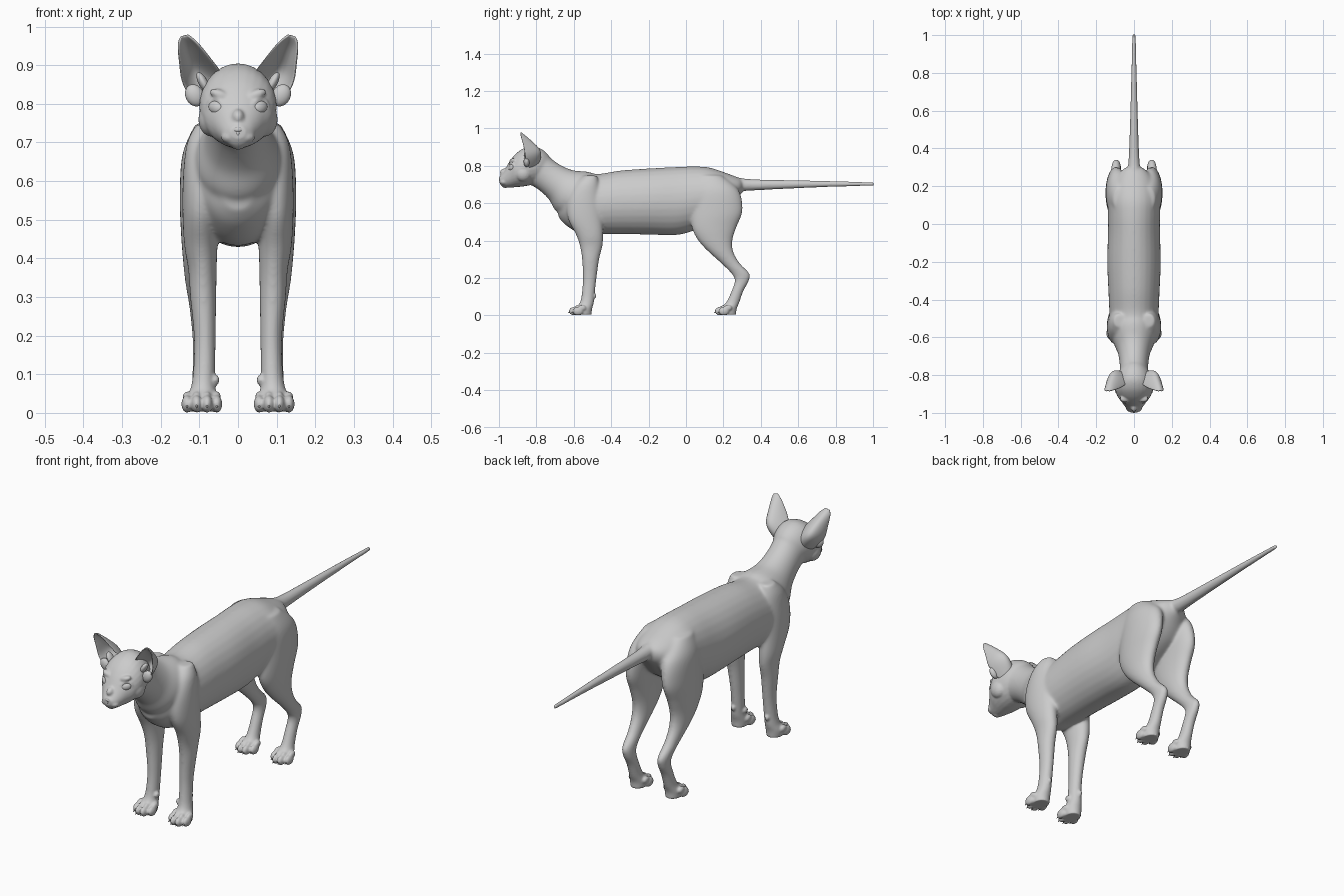
import bpy, bmesh
from math import sin, cos, pi, radians
from mathutils import Vector, Matrix

if "Cube" in bpy.data.objects:
    bpy.data.objects.remove(bpy.data.objects["Cube"])


def loft(bm, rings, flip=1, sides=28, steps=5):
    """Smooth tube through rings (x, y, z, x radius, other radius, tilt in the yz plane)."""
    pts = [rings[0]] + list(rings) + [rings[-1]]
    dense = []
    for i in range(1, len(pts) - 2):
        a, b, c, d = pts[i - 1:i + 3]
        for k in range(steps):
            t = k / steps
            dense.append([0.5 * (2 * q + (r - p) * t + (2 * p - 5 * q + 4 * r - s) * t * t
                                 + (3 * q - p - 3 * r + s) * t ** 3)
                          for p, q, r, s in zip(a, b, c, d)])
    dense.append(rings[-1])
    loops = []
    for x, y, z, rx, rv, tilt in dense:
        t = radians(tilt)
        loops.append([bm.verts.new((flip * (x + rx * cos(2 * pi * j / sides)),
                                    y + rv * sin(2 * pi * j / sides) * cos(t),
                                    z + rv * sin(2 * pi * j / sides) * sin(t)))
                      for j in range(sides)])
    for a, b in zip(loops, loops[1:]):
        for j in range(sides):
            k = (j + 1) % sides
            bm.faces.new((a[j], a[k], b[k], b[j]))
    bm.faces.new(loops[0])
    bm.faces.new(loops[-1])


def blob(bm, loc, size, rot=None, seg=20):
    m = Matrix.Translation(loc) @ (rot or Matrix()) @ Matrix.Diagonal((*size, 1))
    bmesh.ops.create_uvsphere(bm, u_segments=seg, v_segments=seg // 2, radius=1, matrix=m)


def finish(name, bm):
    bmesh.ops.recalc_face_normals(bm, faces=bm.faces[:])
    me = bpy.data.meshes.new(name)
    bm.to_mesh(me)
    bm.free()
    me.polygons.foreach_set("use_smooth", [True] * len(me.polygons))
    ob = bpy.data.objects.new(name, me)
    bpy.context.collection.objects.link(ob)
    return ob


skin, eyes, claws = bmesh.new(), bmesh.new(), bmesh.new()

# Torso, neck, tail: rings in the middle plane
loft(skin, [(0, y, z, w, h, 90) for y, z, w, h in (
    (-.682, .57, .04, .045), (-.64, .6, .095, .12), (-.56, .6, .122, .165), (-.47, .596, .13, .161),
    (-.35, .605, .136, .17), (-.2, .609, .142, .177), (-.05, .612, .138, .182), (.05, .627, .138, .17),
    (.13, .645, .138, .145), (.22, .66, .115, .1), (.28, .685, .07, .052), (.305, .692, .03, .03))])
loft(skin, [(0, -.53, .63, .11, .13, 60), (0, -.605, .66, .112, .137, 52), (0, -.672, .7, .087, .1, 51),
            (0, -.74, .745, .076, .087, 54), (0, -.795, .785, .076, .094, 62)])
loft(skin, [(0, y, z, w, h, 90) for y, z, w, h in (
    (.18, .70, .05, .06), (.28, .70, .036, .038), (.35, .698, .028, .03), (.5, .70, .022, .024),
    (.75, .703, .015, .016), (.98, .703, .009, .009), (1.003, .703, .007, .007))])

# Head, from the back of the skull to the muzzle
loft(skin, [(0, y, (t + b) / 2, w, (t - b) / 2, 90) for y, w, t, b in (
    (-.735, .045, .86, .76), (-.77, .075, .889, .72), (-.82, .094, .905, .70), (-.87, .1, .893, .69),
    (-.91, .089, .864, .686), (-.94, .067, .828, .684), (-.965, .049, .786, .685),
    (-.985, .035, .755, .691), (-.997, .02, .742, .71))])
blob(skin, (0, -.966, .699), (.022, .02, .018))
blob(skin, (0, -.965, .765), (.018, .03, .022))

FRONT_LEG = [(.08, -.51, .748, .028, .035, 0), (.088, -.53, .70, .044, .065, 0),
             (.095, -.545, .62, .047, .088, 0), (.098, -.54, .52, .046, .092, 0),
             (.096, -.515, .43, .043, .073, 0), (.092, -.507, .37, .037, .061, 0),
             (.09, -.51, .3, .034, .046, 0), (.086, -.515, .2, .028, .036, 0),
             (.087, -.522, .12, .028, .034, 0), (.09, -.53, .07, .031, .037, 0),
             (.093, -.548, .035, .04, .046, 0), (.093, -.548, .004, .036, .043, 0)]
HIND_LEG = [(.075, .13, .75, .035, .06, 0), (.085, .16, .67, .059, .122, 0),
            (.097, .165, .56, .054, .137, 0), (.1, .15, .47, .048, .12, 0),
            (.1, .157, .4, .043, .092, 0), (.1, .187, .34, .037, .067, 0),
            (.098, .237, .28, .029, .05, 0), (.095, .29, .225, .025, .047, 0),
            (.093, .298, .185, .024, .037, 0), (.092, .275, .13, .025, .031, 0),
            (.092, .25, .07, .028, .035, 0), (.093, .225, .035, .038, .046, 0),
            (.093, .225, .004, .035, .043, 0)]

eye_spots = []
for s in (1, -1):
    # Legs, toes and claws
    for leg, paw_y in ((FRONT_LEG, -.598), (HIND_LEG, .182)):
        loft(skin, leg, s)
        for off, back in ((-.038, .022), (-.013, 0), (.014, 0), (.039, .02)):
            x, y = s * (.093 + off), paw_y + back
            blob(skin, (x, y, .023), (.0145, .028, .023))
            blob(skin, (x, y + .022, .04), (.011, .022, .016))
            bmesh.ops.create_cone(claws, cap_ends=True, segments=10, radius1=.005, radius2=.0008, depth=.02,
                                  matrix=Matrix.Translation((x, y - .025, .017))
                                  @ Matrix.Rotation(radians(115), 4, 'X'))
    blob(skin, (s * .09, -.489, .105), (.011, .01, .014))
    blob(skin, (s * .058, -.535, .085), (.01, .016, .014))
    # Whisker pads, cheekbones, brows
    blob(skin, (s * .021, -.972, .714), (.023, .023, .017))
    blob(skin, (s * .068, -.87, .76), (.035, .045, .045))
    blob(skin, (s * .045, -.925, .823), (.03, .02, .014), Matrix.Rotation(s * -.35, 4, 'Y'))
    # Eyes with raised lids
    rot = Matrix.Rotation(s * radians(36), 4, 'Z') @ Matrix.Rotation(-s * radians(16), 4, 'Y')
    spot = Vector((s * .055, -.932, .79))
    eye_spots.append(spot)
    blob(eyes, spot, (.024, .015, .018), rot, 32)
    for k in range(28):
        a = 2 * pi * k / 28
        blob(skin, spot + rot @ Vector((.0265 * cos(a), -.002, .0205 * sin(a))), (.006,) * 3, seg=8)

# Fuse the skin into one surface
body = finish("cat_body", skin)
mod = body.modifiers.new("fuse", 'REMESH')
mod.mode, mod.voxel_size, mod.use_smooth_shade = 'VOXEL', .0047, True
mod = body.modifiers.new("soften", 'SMOOTH')
mod.factor, mod.iterations = .5, 4
dg = bpy.context.evaluated_depsgraph_get()
fused = bpy.data.meshes.new_from_object(body.evaluated_get(dg), depsgraph=dg)
body.modifiers.clear()
body.data = fused
fused.polygons.foreach_set("use_smooth", [True] * len(fused.polygons))

# Blend the joints of trunk, shoulders and thighs more than the face and paws
group = body.vertex_groups.new(name="trunk")
for v in fused.vertices:
    x, y, z = v.co
    w = min((z - .22) / .12, (y + .84) / .1, (.33 - y) / .06, 1)
    if w > 0:
        group.add([v.index], w, 'REPLACE')
mod = body.modifiers.new("blend", 'SMOOTH')
mod.factor, mod.iterations, mod.vertex_group = .5, 40, "trunk"

finish("eyes", eyes)
finish("claws", claws)

# Nose leather
nose = bmesh.new()
blob(nose, (0, -.987, .733), (.015, .013, .009))
blob(nose, (0, -.988, .724), (.006, .011, .011))
finish("nose", nose)

# Ears: rows of arcs from the inner edge to the outer edge, cupped backwards
EAR = (((.03, -.835, .86), (.08, -.835, .775), .05), ((.043, -.85, .882), (.13, -.858, .825), .08),
       ((.062, -.864, .907), (.147, -.862, .86), .082), ((.082, -.873, .932), (.15, -.868, .9), .055),
       ((.103, -.879, .957), (.155, -.878, .938), .03), ((.12, -.884, .972), (.154, -.884, .96), .012),
       ((.131, -.886, .979), (.147, -.886, .975), .003))
ear = bmesh.new()
rows = []
for inner, outer, depth in EAR:
    a, b = Vector(inner), Vector(outer)
    rows.append([ear.verts.new(a.lerp(b, k / 10) + Vector((.1, 1, .05)) * depth * sin(pi * k / 10) ** .75)
                 for k in range(11)])
for p, q in zip(rows, rows[1:]):
    for k in range(10):
        ear.faces.new((p[k], p[k + 1], q[k + 1], q[k]))
ears = finish("ears", ear)
mod = ears.modifiers.new("mirror", 'MIRROR')
mod = ears.modifiers.new("thickness", 'SOLIDIFY')
mod.thickness, mod.offset = .007, 0
mod = ears.modifiers.new("round", 'SUBSURF')
mod.levels = mod.render_levels = 2

# Folds at the ear openings
folds = bmesh.new()
for s in (1, -1):
    blob(folds, (s * .112, -.852, .822), (.024, .016, .03), Matrix.Rotation(s * .5, 4, 'Y'))
    blob(folds, (s * .09, -.845, .855), (.012, .02, .03), Matrix.Rotation(s * .5, 4, 'Y'))
finish("ear_folds", folds)
